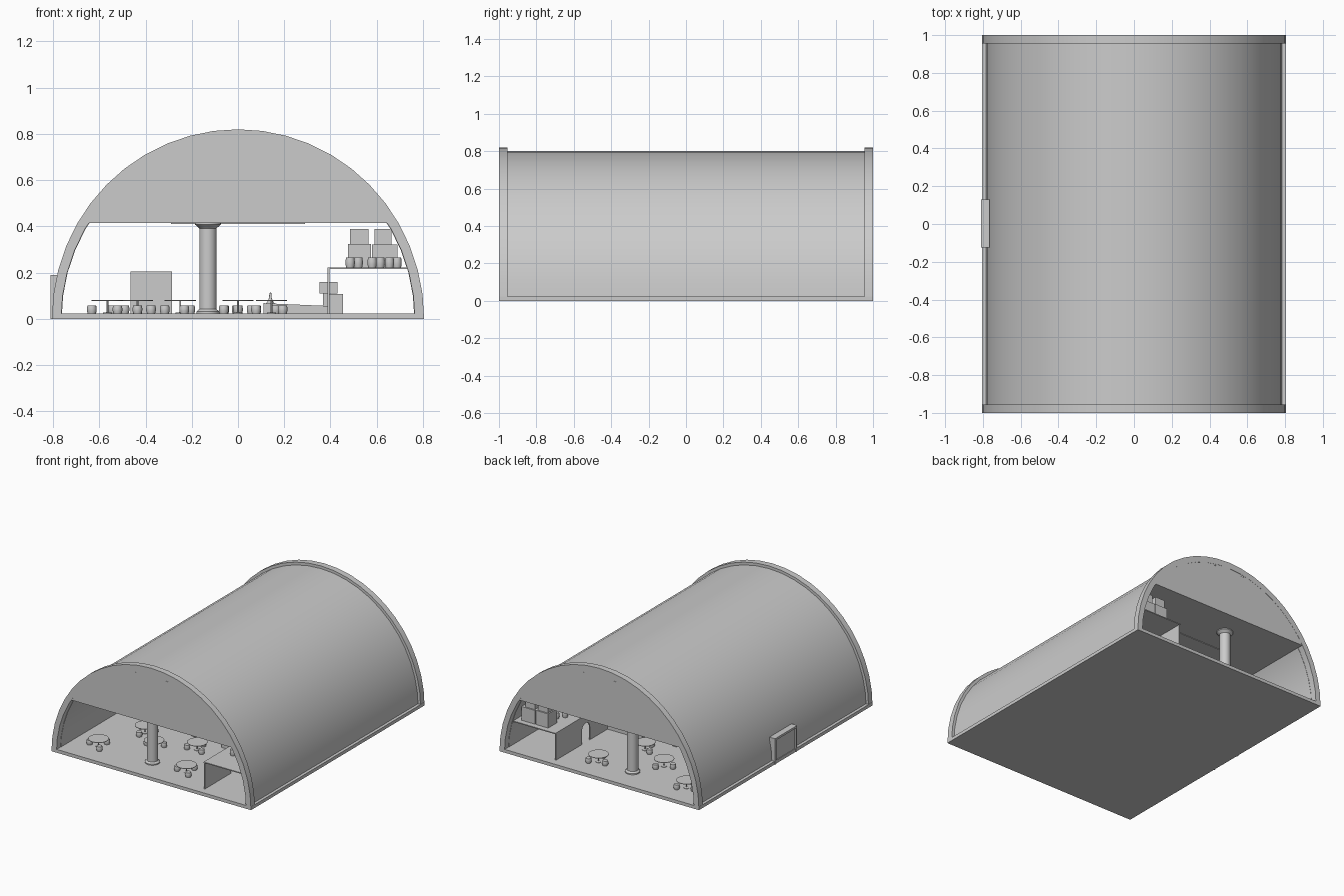
import bpy, bmesh, math
from mathutils import Vector, Matrix

if "Cube" in bpy.data.objects:
    bpy.data.objects.remove(bpy.data.objects["Cube"])

grey = bpy.data.materials.new("plain_grey")
grey.diffuse_color = (0.6, 0.6, 0.6, 1)
grey.use_nodes = True
grey.node_tree.nodes["Principled BSDF"].inputs["Base Color"].default_value = grey.diffuse_color


def finish(name, bm):
    bmesh.ops.recalc_face_normals(bm, faces=bm.faces)
    me = bpy.data.meshes.new(name)
    bm.to_mesh(me)
    bm.free()
    me.materials.append(grey)
    ob = bpy.data.objects.new(name, me)
    bpy.context.collection.objects.link(ob)
    return ob


def prism(name, pts, axis, a, b):
    """Extrude a 2D profile (x,z for axis 'y' / y,z for axis 'x') from a to b."""
    bm = bmesh.new()
    put = (lambda p: (p[0], a, p[1])) if axis == "y" else (lambda p: (a, p[0], p[1]))
    face = bm.faces.new([bm.verts.new(put(p)) for p in pts])
    ext = bmesh.ops.extrude_face_region(bm, geom=[face])
    move = Vector((0, b - a, 0)) if axis == "y" else Vector((b - a, 0, 0))
    bmesh.ops.translate(bm, vec=move,
                        verts=[v for v in ext["geom"] if isinstance(v, bmesh.types.BMVert)])
    return finish(name, bm)


def box(name, x0, x1, y0, y1, z0, z1):
    return prism(name, [(x0, z0), (x1, z0), (x1, z1), (x0, z1)], "y", y0, y1)


def lathe(name, profile, loc, segs=20):
    """Turn an (r, z) profile that starts and ends on the axis."""
    bm = bmesh.new()
    vs = [bm.verts.new((r, 0, z)) for r, z in profile]
    es = [bm.edges.new(pair) for pair in zip(vs, vs[1:])]
    bmesh.ops.spin(bm, geom=vs + es, cent=(0, 0, 0), axis=(0, 0, 1),
                   angle=math.tau, steps=segs, use_merge=True)
    bmesh.ops.remove_doubles(bm, verts=bm.verts, dist=1e-5)
    bmesh.ops.translate(bm, vec=loc, verts=bm.verts)
    return finish(name, bm)


def arch(rx, rz, low=0.0, n=24):
    """Half ellipse from right to left, starting at height low."""
    t0 = math.asin(low / rz)
    return [(rx * math.cos(t), rz * math.sin(t))
            for t in (t0 + (math.pi - 2 * t0) * i / n for i in range(n + 1))]


# Hall: base, vault, end ribs, gables, flat ceiling
FLOOR = 0.024
box("base_slab", -0.805, 0.805, -1, 1, 0, FLOOR)
prism("vault_shell", arch(0.785, 0.80) + arch(0.763, 0.773)[::-1], "y", -0.955, 0.955)
for side, s in (("front", -1), ("back", 1)):
    prism(side + "_rib", arch(0.805, 0.82) + arch(0.765, 0.775)[::-1], "y", s, s * 0.955)
    prism(side + "_gable", arch(0.768, 0.778, 0.415), "y", s * 0.999, s * 0.955)
    for x in (-0.12, 0.12):
        box(side + "_gable_slot", x - 0.014, x + 0.014, s * 1.0, s * 0.995, 0.753, 0.757)
box("ceiling", -0.65, 0.65, -0.955, 0.955, 0.415, 0.425)
box("ceiling_panel", -0.29, 0.29, -0.6, 0.6, 0.411, 0.416)

# Side door: frame and recessed leaf
box("door_leaf", -0.80, -0.765, -0.11, 0.12, 0.0, 0.18)
for y in (-0.125, 0.115):
    box("door_jamb", -0.81, -0.765, y, y + 0.015, 0, 0.19)
box("door_lintel", -0.81, -0.765, -0.11, 0.115, 0.175, 0.19)

# Columns
shaft = [(0, FLOOR), (0.05, FLOOR), (0.05, 0.032), (0.044, 0.036), (0.0375, 0.042),
         (0.0375, 0.392), (0.044, 0.398), (0.05, 0.403), (0.056, 0.408), (0.056, 0.415),
         (0, 0.415)]
for y in (-0.8, -0.27, 0.27, 0.8):
    lathe("column", shaft, (-0.13, y, 0), 24)


def stool(x, y, z, h=0.034, r=0.021):
    lathe("stool", [(0, 0), (r * 0.85, 0), (r, h * 0.35), (r, h * 0.65),
                    (r * 0.88, h), (0, h)], (x, y, z), 14)


def table(x, y, turn):
    lathe("table", [(0, 0), (0.02, 0), (0.02, 0.003), (0.004, 0.005), (0.004, 0.054),
                    (0.068, 0.054), (0.068, 0.057), (0, 0.057)], (x, y, FLOOR))
    for k in (0, 120, 235):
        a = math.radians(turn + k)
        stool(x + 0.068 * math.cos(a), y + 0.068 * math.sin(a), FLOOR)


# Tables, mirrored front to back
for s in (-1, 1):
    table(-0.565, s * 0.80, s * 50)
    table(0.145, s * 0.80, s * 45)
    table(-0.25, s * 0.61, s * -50)
    table(0.0, s * 0.47, s * 30)
    table(-0.435, s * 0.45, s * 90)

# Central counter block
box("counter_block", -0.465, -0.285, -0.12, 0.12, FLOOR, 0.205)

# Mezzanine: wall with arched doorways, deck
outline = [(-0.945, FLOOR)]
for c in (-0.6, 0.6):
    outline += [(c - 0.045, FLOOR)]
    outline += [(c - 0.045 * math.cos(t), 0.12 + 0.045 * math.sin(t))
                for t in (math.pi * i / 10 for i in range(11))]
    outline += [(c + 0.045, FLOOR)]
outline += [(0.945, FLOOR), (0.945, 0.216), (-0.945, 0.216)]
prism("mezzanine_wall", outline, "x", 0.388, 0.395)
box("mezzanine_deck", 0.388, 0.732, -0.95, 0.95, 0.215, 0.222)

# Mezzanine furniture: stools and stacked cabinets
for y in (-0.75, -0.25, 0.25, 0.7):
    for i, x in enumerate((0.485, 0.52, 0.58, 0.615, 0.655, 0.688)):
        stool(x, y + (0.05 if i % 2 else 0), 0.222, 0.043, 0.02)
for y in (0.0, 0.86):
    box("low_cabinet", 0.475, 0.575, y - 0.05, y + 0.05, 0.222, 0.325)
    box("low_cabinet", 0.58, 0.69, y - 0.05, y + 0.05, 0.222, 0.322)
    box("top_cabinet", 0.485, 0.565, y - 0.04, y + 0.04, 0.325, 0.388)
    box("top_cabinet", 0.59, 0.665, y - 0.04, y + 0.04, 0.322, 0.388)

# Sloped stage with booth and stand
prism("stage", [(0.11, FLOOR), (0.389, FLOOR), (0.389, 0.056), (0.11, 0.068)], "y", -0.35, 0.35)
box("booth_cabinet", 0.395, 0.455, -0.1, 0.1, FLOOR, 0.108)
box("booth_post", 0.368, 0.389, -0.04, 0.04, 0.056, 0.11)
box("booth_box", 0.352, 0.43, -0.06, 0.06, 0.11, 0.16)
lathe("stage_stand", [(0, 0.066), (0.02, 0.066), (0.012, 0.075), (0.006, 0.09),
                      (0.004, 0.112), (0, 0.114)], (0.14, 0, 0), 12)

# Smooth shading on curved parts, sharp edges kept
for ob in bpy.context.scene.objects:
    ob.select_set(True)
    bpy.context.view_layer.objects.active = ob
bpy.ops.object.shade_smooth_by_angle(angle=math.radians(30))
